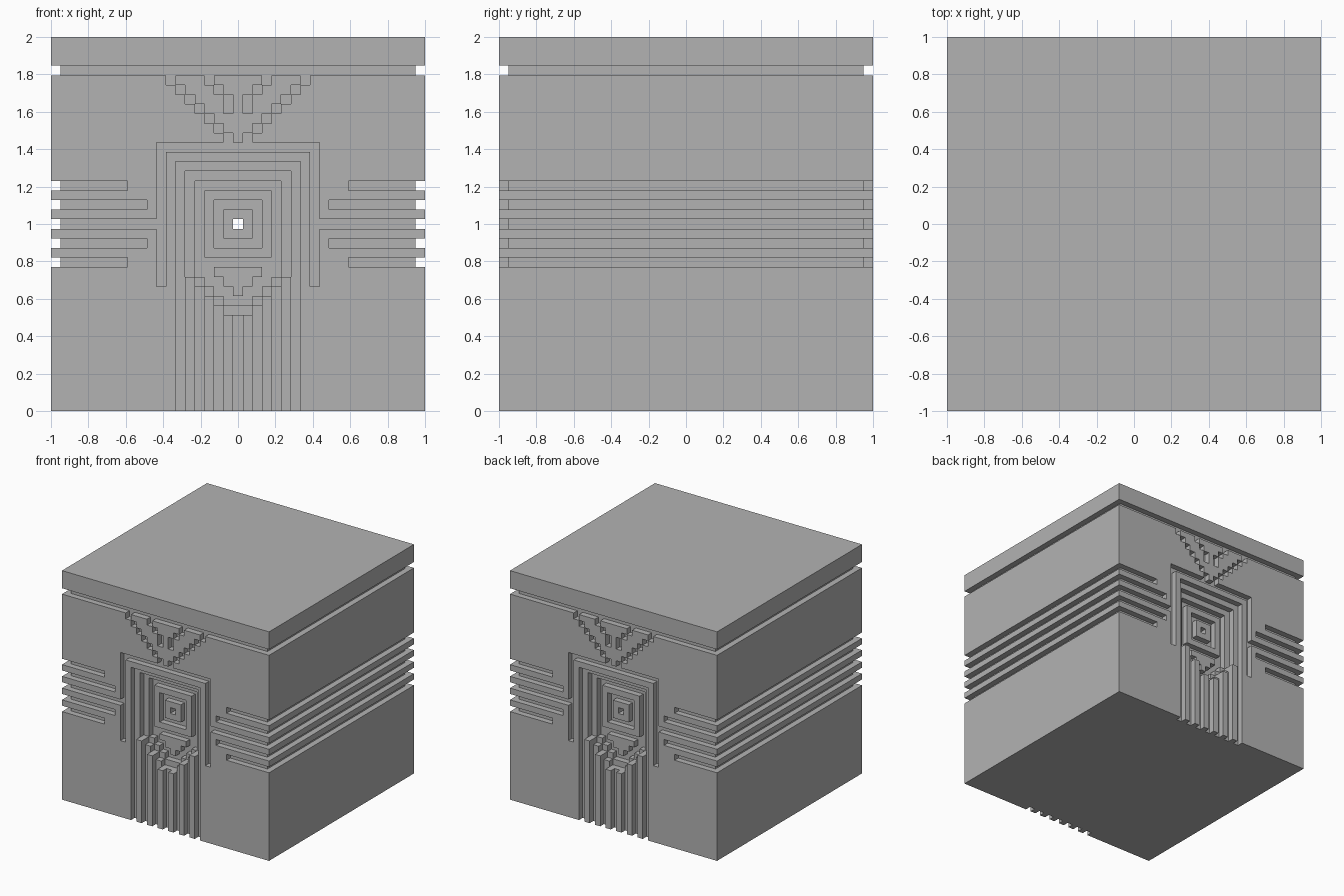
import bpy
import bmesh

cube = bpy.data.objects.get("Cube")
if cube:
    bpy.data.objects.remove(cube, do_unlink=True)

# The block is a grid of square units, counted from its centre
N = 39
H = N // 2
U = 2 / N
DEEP = 4                      # deeper than every terrace: cuts right through
depth = {}                    # carved depth of each unit on front and back
open_sides = set()            # rows where a groove also runs along the sides


def carve(k0, k1, r0, r1, d):
    """Set the depth of a rectangle of units, mirrored left to right."""
    for r in range(r0, r1 + 1):
        for k in range(k0, k1 + 1):
            depth[k, r] = depth[-k, r] = d


def square(k, d):
    carve(0, k, -k, k, d)


# Groove under the lid, and the side grooves that wrap around the corners
carve(0, H, 16, 16, 1)
open_sides.add(16)
for row, start in ((0, 9), (2, 10), (4, 12)):
    for r in (row, -row):
        carve(start, H, r, r, 1)
        open_sides.add(r)

# Stepped chevrons above the arch
for i in range(7):
    carve(7 - i, 7 - i, 15 - i, 15 - i, 1)
for i in range(3):
    carve(3 - i, 3 - i, 15 - i, 15 - i, 1)
carve(1, 1, 12, 12, 1)

# Outer arch groove
carve(8, 8, -6, 8, 1)
carve(0, 8, 8, 8, 1)

# Terraced niche with a stepped funnel at its foot
carve(0, 6, -H, 6, 1)
carve(0, 5, -5, 5, 2)
for i in range(4):
    carve(0, 4 - i, -6 - i, -6 - i, 2)
carve(0, 4, -5, 4, 3)
for i in range(3):
    carve(0, 3 - i, -6 - i, -6 - i, 3)
    carve(0, 2 - i, -5 - i, -5 - i, 2)   # raised stepped wedge

# Pillars in front of the funnel
for k in (1, 3, 5):
    carve(k, k, -H, k - 11, 0)

# Concentric squares around the central hole
square(3, 2)
square(2, 3)
square(1, 2)
square(0, DEEP)

# Layers from front to back: three thin ones, the core, three thin ones
ys = [-1 + i * U for i in range(4)] + [1 - i * U for i in range(3, -1, -1)]
LAYERS = len(ys) - 1


def solid(k, l, r):
    if abs(k) > H or abs(r) > H or not 0 <= l < LAYERS:
        return False
    if abs(k) == H and r in open_sides:
        return False
    return min(l, LAYERS - 1 - l) >= depth.get((k, r), 0)


# Skin the solid units
bm = bmesh.new()
verts = {}


def corner(i, j, n):
    if (i, j, n) not in verts:
        verts[i, j, n] = bm.verts.new(((i - 0.5) * U, ys[j], 1 + (n - 0.5) * U))
    return verts[i, j, n]


for k in range(-H, H + 1):
    for r in range(-H, H + 1):
        for l in range(LAYERS):
            if not solid(k, l, r):
                continue
            cell = (k, l, r)
            for axis in range(3):
                b, c = (axis + 1) % 3, (axis + 2) % 3
                for side in (0, 1):
                    beside = list(cell)
                    beside[axis] += 2 * side - 1
                    if solid(*beside):
                        continue
                    quad = []
                    for db, dc in ((0, 0), (1, 0), (1, 1), (0, 1)):
                        p = list(cell)
                        p[axis] += side
                        p[b] += db
                        p[c] += dc
                        quad.append(corner(*p))
                    bm.faces.new(quad if side else quad[::-1])

mesh = bpy.data.meshes.new("carved_block")
bm.to_mesh(mesh)
bm.free()

# Plain grey stone
stone = bpy.data.materials.new("grey_stone")
stone.use_nodes = True
colour = (0.45, 0.45, 0.45, 1)
stone.diffuse_color = colour
stone.node_tree.nodes["Principled BSDF"].inputs["Base Color"].default_value = colour
mesh.materials.append(stone)

block = bpy.data.objects.new("carved_block", mesh)
bpy.context.collection.objects.link(block)
